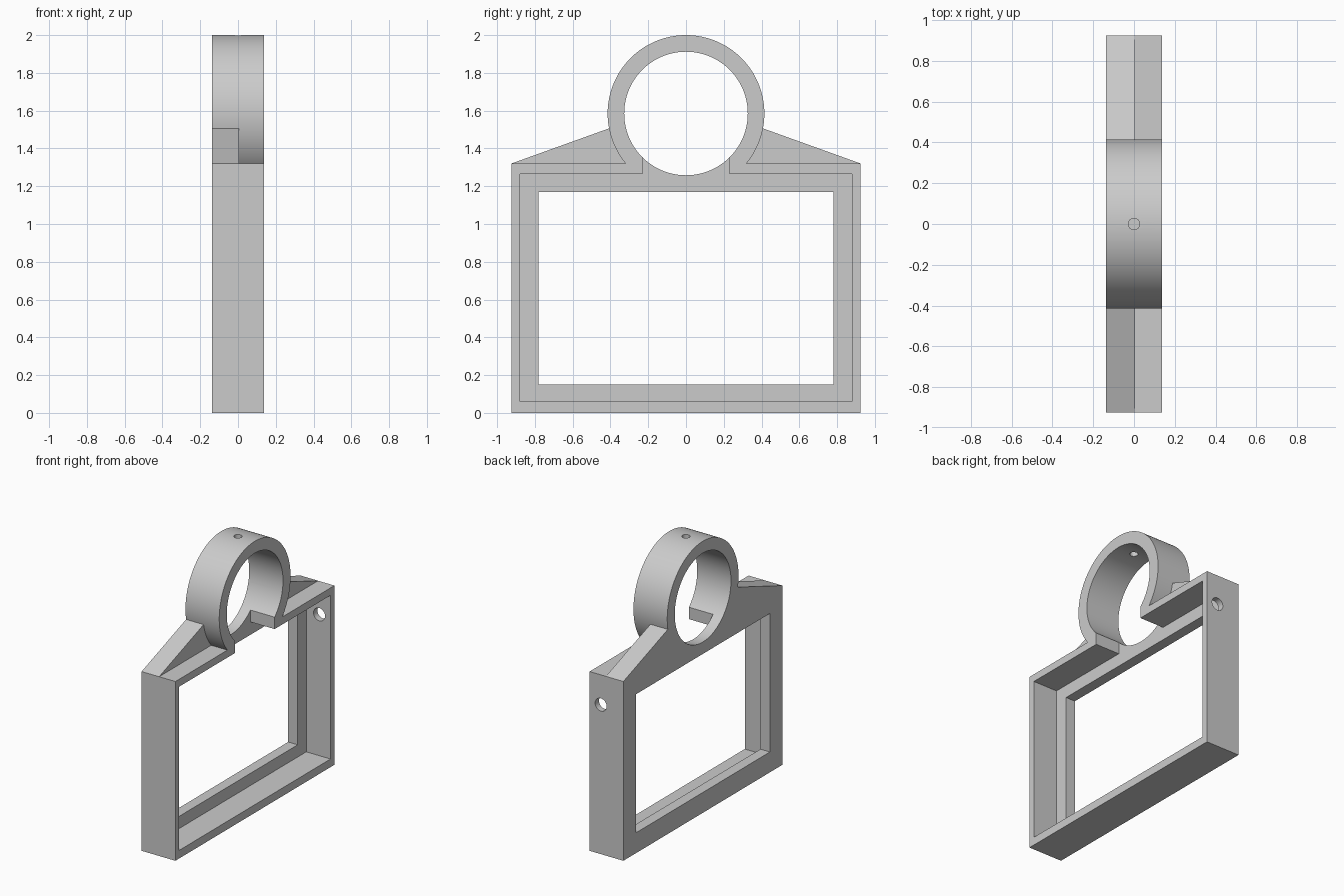
import bpy
import bmesh
from math import pi, radians
from mathutils import Matrix

cube = bpy.data.objects.get("Cube")
if cube:
    bpy.data.objects.remove(cube, do_unlink=True)

HALF = 0.1375            # half depth of the whole bracket
BACK, FRONT = -HALF, HALF
WIDTH, TOP = 0.925, 1.32  # outer frame half width and height
LIP = -0.06              # face of the rear lip inside the recess
RING_Z, RING_R, BORE_R = 1.585, 0.415, 0.327

grey = bpy.data.materials.new("plain_grey")
grey.use_nodes = True
grey.diffuse_color = (0.6, 0.6, 0.6, 1)
grey.node_tree.nodes["Principled BSDF"].inputs["Base Color"].default_value = (0.6, 0.6, 0.6, 1)


def finish(name, bm):
    bmesh.ops.recalc_face_normals(bm, faces=bm.faces)
    mesh = bpy.data.meshes.new(name)
    bm.to_mesh(mesh)
    bm.free()
    mesh.materials.append(grey)
    obj = bpy.data.objects.new(name, mesh)
    bpy.context.collection.objects.link(obj)
    return obj


def slab(name, profile, x0, x1):
    """Extrude a (y, z) outline from x0 to x1."""
    bm = bmesh.new()
    face = bm.faces.new([bm.verts.new((x0, y, z)) for y, z in profile])
    new = bmesh.ops.extrude_face_region(bm, geom=[face])["geom"]
    verts = [v for v in new if isinstance(v, bmesh.types.BMVert)]
    bmesh.ops.translate(bm, verts=verts, vec=(x1 - x0, 0, 0))
    return finish(name, bm)


def block(name, half_y, z0, z1, x0, x1):
    return slab(name, [(-half_y, z0), (half_y, z0), (half_y, z1), (-half_y, z1)], x0, x1)


def cylinder(name, radius, length, centre, axis, segments):
    turn = {"x": Matrix.Rotation(pi / 2, 4, "Y"),
            "y": Matrix.Rotation(pi / 2, 4, "X"),
            "z": Matrix.Identity(4)}[axis]
    bm = bmesh.new()
    bmesh.ops.create_cone(bm, cap_ends=True, segments=segments, radius1=radius,
                          radius2=radius, depth=length,
                          matrix=Matrix.Translation(centre) @ turn)
    return finish(name, bm)


# Solid parts: frame, sloped shoulders behind, ring
body = block("ring_mount_frame", WIDTH, 0, TOP, BACK, FRONT)
shoulders = slab("shoulders", [(-WIDTH, 1.22), (WIDTH, 1.22), (WIDTH, TOP),
                               (0.405, 1.507), (-0.405, 1.507), (-WIDTH, TOP)], BACK, 0.005)
ring = cylinder("ring", RING_R, 2 * HALF, (0, 0, RING_Z), "x", 128)

# Cutters: window, recess, gap under the ring, bore and screw holes
cutters = [
    block("window", 0.78, 0.15, 1.17, -1, 1),
    block("recess", 0.88, 0.06, 1.265, LIP, 1),
    block("ring_gap", 0.23, 1.2, 1.45, LIP, 1),
    cylinder("bore", BORE_R, 1, (0, 0, RING_Z), "x", 128),
    cylinder("ring_screw_hole", 0.028, 0.4, (0, 0, 2), "z", 32),
    cylinder("side_hole", 0.047, 0.3, (0.046, WIDTH, 1.1), "y", 32),
]

bpy.ops.object.select_all(action="DESELECT")
bpy.context.view_layer.objects.active = body
body.select_set(True)
for operation, tools in (("UNION", [shoulders, ring]), ("DIFFERENCE", cutters)):
    for tool in tools:
        tool.hide_render = True
        mod = body.modifiers.new(tool.name, "BOOLEAN")
        mod.operation = operation
        mod.solver = "EXACT"
        mod.object = tool
        bpy.ops.object.modifier_apply(modifier=mod.name)
        bpy.data.objects.remove(tool, do_unlink=True)

bpy.ops.object.shade_smooth_by_angle(angle=radians(30))
